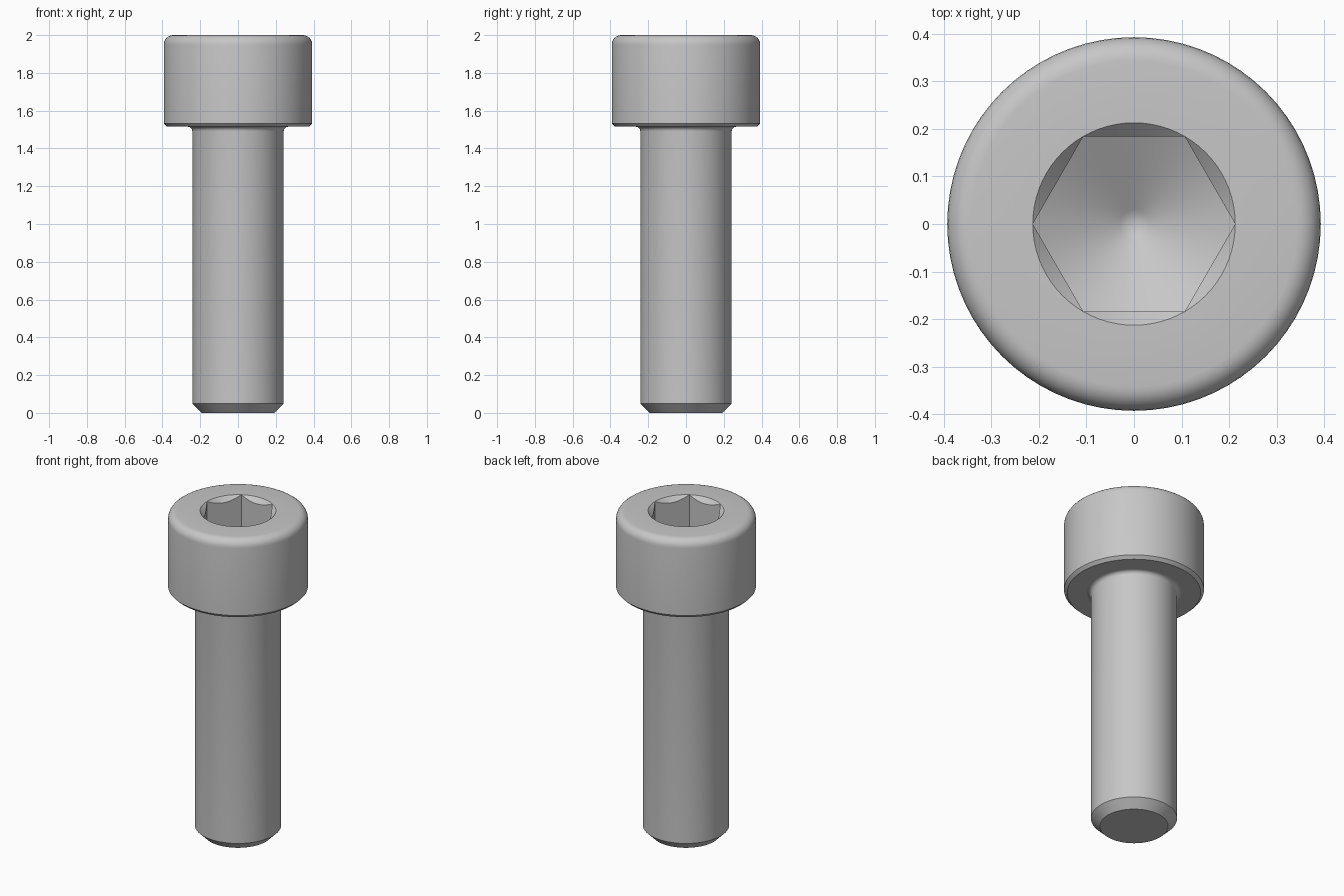
import bpy, bmesh
from math import sin, cos, tan, pi, radians

cube = bpy.data.objects.get("Cube")
if cube:
    bpy.data.objects.remove(cube, do_unlink=True)

SEGMENTS = 72          # divisible by six so hexagon corners land on vertices
SHANK_R, HEAD_R, SOCKET_R = 0.242, 0.393, 0.213
HEAD_BASE, TOP = 1.515, 2.0
FILLET, ROUND, CHAMFER = 0.024, 0.05, 0.018

steel = bpy.data.materials.new("grey_steel")
steel.use_nodes = True
colour = (0.57, 0.57, 0.57, 1)
steel.diffuse_color = colour
steel.node_tree.nodes["Principled BSDF"].inputs["Base Color"].default_value = colour


def circle(radius, z):
    """Points of a horizontal ring."""
    angles = [2 * pi * k / SEGMENTS for k in range(SEGMENTS)]
    return [(radius * cos(a), radius * sin(a), z) for a in angles]


def hexagon(height):
    """Points of a hexagonal ring, with height given as a function of radius."""
    points = []
    for k in range(SEGMENTS):
        a = 2 * pi * k / SEGMENTS
        r = SOCKET_R * cos(pi / 6) / cos(a % (pi / 3) - pi / 6)
        points.append((r * cos(a), r * sin(a), height(r)))
    return points


def arc(cx, cz, radius, start, end, steps=6):
    """Rings along a rounded corner of the profile."""
    angles = [radians(start + (end - start) * i / steps) for i in range(steps + 1)]
    return [circle(cx + radius * cos(a), cz + radius * sin(a)) for a in angles]


def loft(name, rings):
    """Skin a stack of rings, ordered bottom to top on the outside."""
    bm = bmesh.new()
    rows = [[bm.verts.new(p) for p in ring] for ring in rings]
    for low, high in zip(rows, rows[1:]):
        for k in range(SEGMENTS):
            n = (k + 1) % SEGMENTS
            bm.faces.new((low[k], low[n], high[n], high[k]))
    bmesh.ops.remove_doubles(bm, verts=bm.verts, dist=1e-5)
    mesh = bpy.data.meshes.new(name)
    bm.to_mesh(mesh)
    bm.free()
    mesh.materials.append(steel)
    obj = bpy.data.objects.new(name, mesh)
    bpy.context.collection.objects.link(obj)
    bpy.ops.object.select_all(action="DESELECT")
    obj.select_set(True)
    bpy.context.view_layer.objects.active = obj
    bpy.ops.object.shade_smooth_by_angle(angle=radians(30))
    return obj


# Shank: flat end, chamfer, straight side, fillet into the head
loft("shank", [
    circle(0, 0),
    circle(SHANK_R - 0.05, 0),
    circle(SHANK_R, 0.05),
    *arc(SHANK_R + FILLET, HEAD_BASE - FILLET, FILLET, 180, 90),
])

# Head: underside, small chamfer, side, rounded rim, hexagonal socket
slope = tan(radians(30))
tip = TOP - 0.242 - SOCKET_R * slope
loft("socket_head", [
    circle(SHANK_R + FILLET, HEAD_BASE),
    circle(HEAD_R - CHAMFER, HEAD_BASE),
    circle(HEAD_R, HEAD_BASE + CHAMFER),
    *arc(HEAD_R - ROUND, TOP - ROUND, ROUND, 0, 90),
    circle(SOCKET_R, TOP),
    hexagon(lambda r: TOP - (SOCKET_R - r)),     # countersink meets the flats
    hexagon(lambda r: tip + slope * r),          # flats meet the drill cone
    circle(0.03, tip + slope * 0.03),
    circle(0, tip),
])
